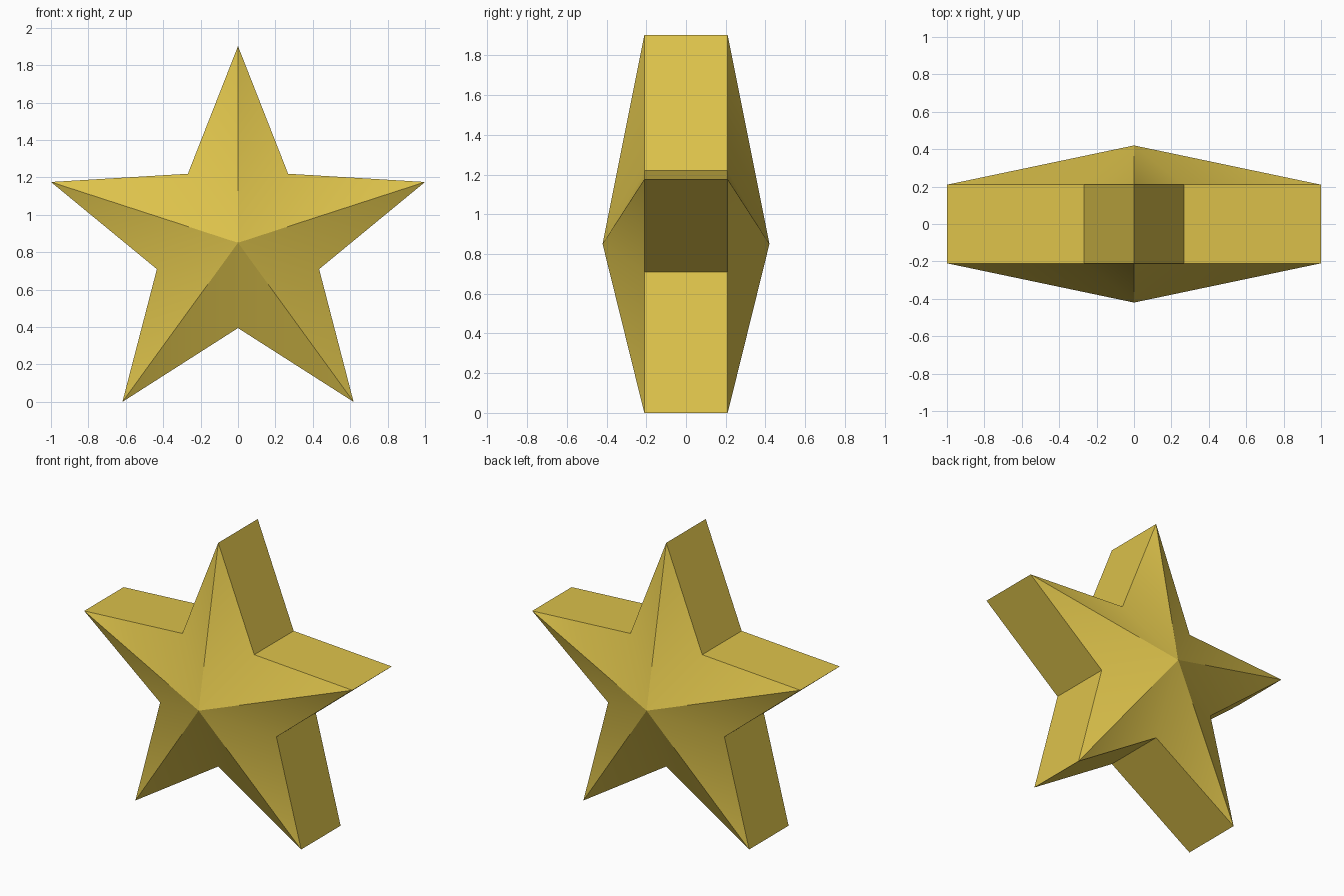
import bpy
import bmesh
from math import cos, sin, pi, radians

cube = bpy.data.objects.get("Cube")
if cube:
    bpy.data.objects.remove(cube, do_unlink=True)

POINTS = 5
OUTER = 1 / cos(pi / 10)       # tip radius for a two unit span
INNER = 0.456                  # notch radius
RIM = 0.21                     # half thickness at the rim
PEAK = 0.42                    # half thickness at the centre
CENTRE_Z = OUTER * cos(pi / POINTS)

# Gold material
gold = bpy.data.materials.new("gold")
gold.use_nodes = True
colour = (0.72, 0.54, 0.07, 1)
gold.diffuse_color = colour
gold.node_tree.nodes["Principled BSDF"].inputs["Base Color"].default_value = colour

# Star outline: alternating tips and notches
bm = bmesh.new()


def outline(y):
    ring = []
    for i in range(2 * POINTS):
        r = INNER if i % 2 else OUTER
        a = i * pi / POINTS
        ring.append(bm.verts.new((r * sin(a), y, CENTRE_Z + r * cos(a))))
    return ring


front, back = outline(-RIM), outline(RIM)
front_peak = bm.verts.new((0, -PEAK, CENTRE_Z))
back_peak = bm.verts.new((0, PEAK, CENTRE_Z))

# Rim walls and the faceted front and back
for i in range(2 * POINTS):
    j = (i + 1) % (2 * POINTS)
    bm.faces.new((front[i], front[j], back[j], back[i]))
    bm.faces.new((front_peak, front[j], front[i]))
    bm.faces.new((back_peak, back[i], back[j]))
bmesh.ops.recalc_face_normals(bm, faces=bm.faces)

mesh = bpy.data.meshes.new("star")
bm.to_mesh(mesh)
bm.free()
mesh.materials.append(gold)
star = bpy.data.objects.new("star", mesh)
bpy.context.collection.objects.link(star)

# Soft valleys, crisp ridges and rim
bpy.ops.object.select_all(action="DESELECT")
star.select_set(True)
bpy.context.view_layer.objects.active = star
bpy.ops.object.shade_smooth_by_angle(angle=radians(40))
